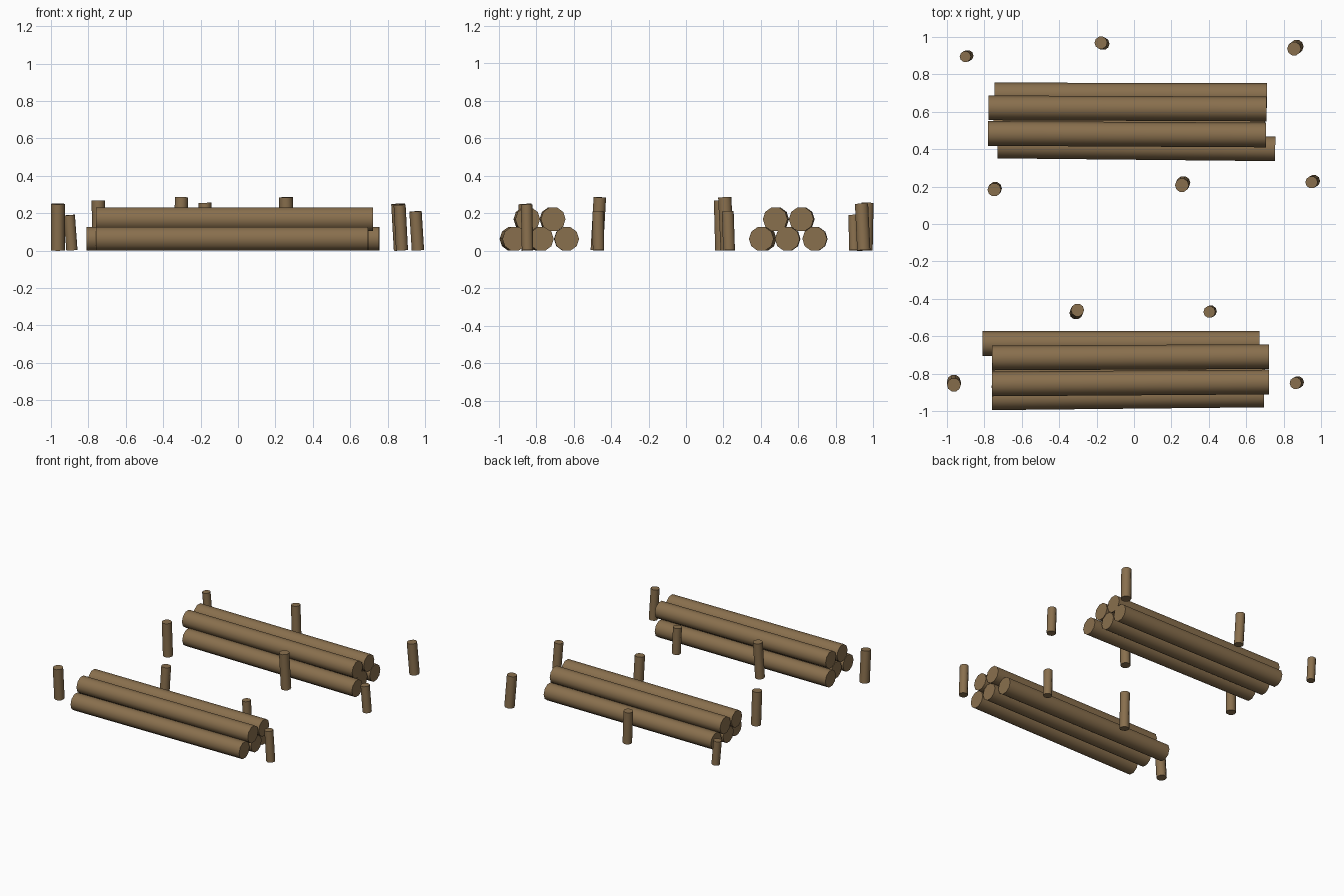
import bpy, math
from mathutils import Vector, Matrix

mat = bpy.data.materials.new("wood")
mat.diffuse_color = (0.25, 0.16, 0.075, 1)


def rod(name, a, b, r):
    """Ten-sided cylinder between two points."""
    a, b = Vector(a), Vector(b)
    d = b - a
    bpy.ops.mesh.primitive_cylinder_add(vertices=10, radius=r, depth=d.length)
    o = bpy.context.object
    o.name = name
    z = d.normalized()
    # side axis kept level so every log rests on a flat facet
    side = Vector((0, 1, 0)) if abs(z.x) > 0.7 else Vector((1, 0, 0))
    side = (side - z * side.dot(z)).normalized()
    other = z.cross(side)
    # cylinder vertices start on local Y
    rot = Matrix((-other, side, z)).transposed().to_4x4()
    o.matrix_world = Matrix.Translation((a + b) / 2) @ rot
    o.data.materials.append(mat)
    bpy.ops.object.shade_smooth_by_angle(angle=math.radians(40))
    return o


# Two piles of logs: x left, y left, x right, y right, z
R = 0.066
LOW, HIGH = 0.063, 0.168
piles = {
    "back_log": [(-0.73, 0.417, 0.755, 0.402, LOW), (-0.75, 0.545, 0.70, 0.541, LOW),
                 (-0.745, 0.69, 0.71, 0.687, LOW), (-0.78, 0.484, 0.705, 0.476, HIGH),
                 (-0.777, 0.621, 0.708, 0.615, HIGH)],
    "front_log": [(-0.76, -0.929, 0.695, -0.914, LOW), (-0.76, -0.782, 0.70, -0.772, LOW),
                  (-0.81, -0.639, 0.672, -0.637, LOW), (-0.76, -0.855, 0.722, -0.845, HIGH),
                  (-0.758, -0.716, 0.722, -0.709, HIGH)],
}
for name, logs in piles.items():
    for i, (x0, y0, x1, y1, z) in enumerate(logs):
        rod(f"{name}_{i + 1}", (x0, y0, z), (x1, y1, z), R)

# Leaning stakes: base x, base y, top x, top y, height, radius
stakes = [
    (-0.888, 0.90, -0.902, 0.895, 0.19, 0.030),
    (-0.963, -0.842, -0.963, -0.860, 0.25, 0.037),
    (-0.742, 0.19, -0.747, 0.183, 0.268, 0.036),
    (-0.310, -0.476, -0.302, -0.460, 0.285, 0.035),
    (-0.165, 0.964, -0.177, 0.969, 0.255, 0.034),
    (0.264, 0.220, 0.256, 0.207, 0.285, 0.037),
    (0.870, 0.949, 0.856, 0.937, 0.25, 0.037),
    (0.962, 0.230, 0.949, 0.223, 0.21, 0.033),
    (0.411, -0.467, 0.403, -0.470, 0.21, 0.032),
    (0.877, -0.846, 0.864, -0.851, 0.245, 0.032),
]
for i, (bx, by, tx, ty, h, r) in enumerate(stakes):
    rod(f"stake_{i + 1}", (bx, by, 0.002), (tx, ty, h), r)
